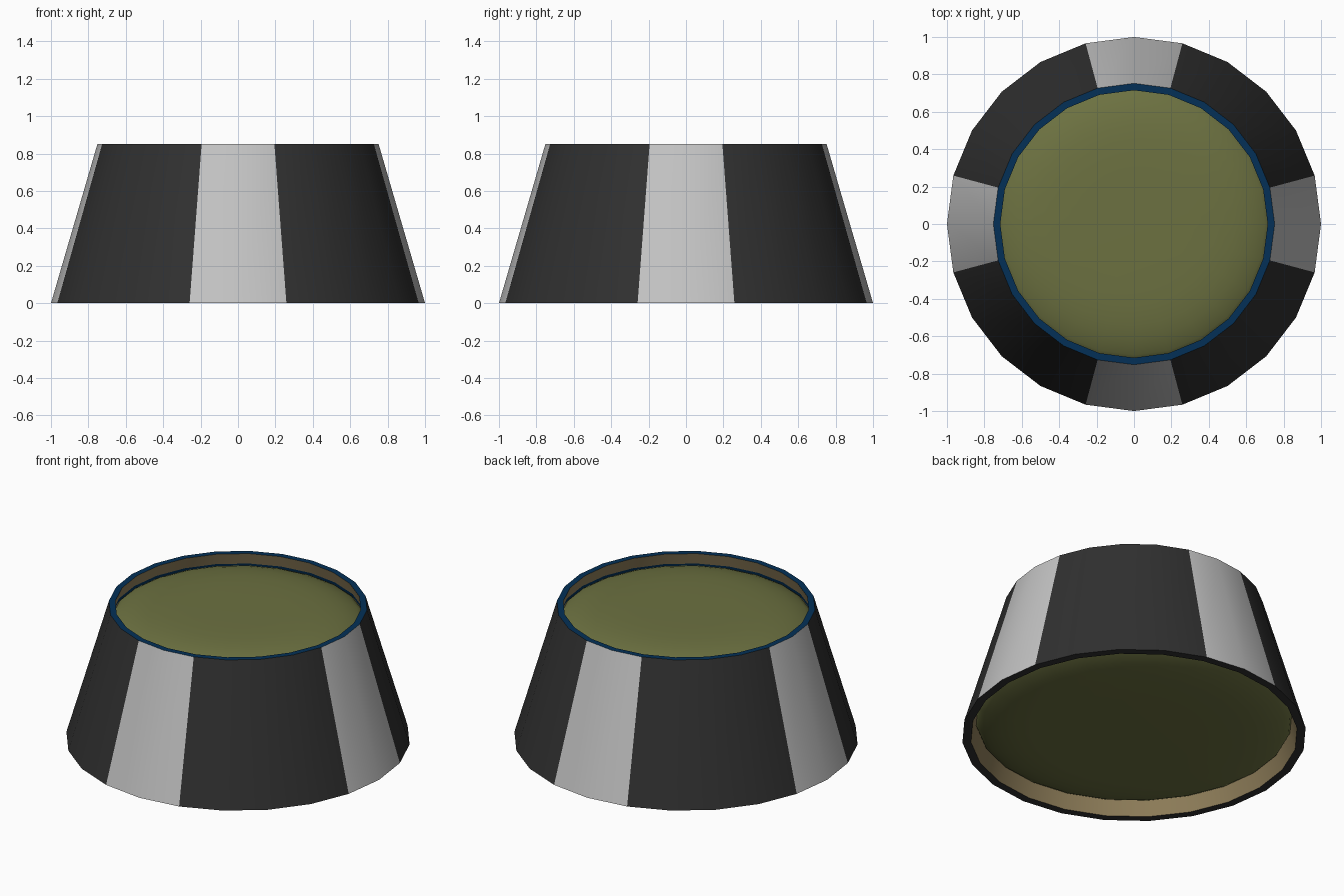
import bpy, bmesh, math

if "Cube" in bpy.data.objects:
    bpy.data.objects.remove(bpy.data.objects["Cube"])

SIDES = 24
H = 0.85


def material(name, r, g, b):
    m = bpy.data.materials.new(name)
    m.diffuse_color = (r, g, b, 1)
    m.use_nodes = True
    m.node_tree.nodes["Principled BSDF"].inputs["Base Color"].default_value = m.diffuse_color
    return m


dark = material("charcoal", 0.030, 0.030, 0.030)
light = material("light grey", 0.55, 0.55, 0.55)
blue = material("rim blue", 0.001, 0.030, 0.095)
tan = material("lining tan", 0.27, 0.205, 0.10)
olive = material("core olive", 0.15, 0.165, 0.052)


def lathe(name, profile, mats, rule, closed=False):
    """Spin (radius, z) points about z; rule(segment, side) gives the material slot."""
    bm = bmesh.new()
    rings = []
    for r, z in profile:
        if r == 0:
            rings.append([bm.verts.new((0, 0, z))] * SIDES)
        else:
            rings.append([bm.verts.new((r * math.cos(2 * math.pi * k / SIDES),
                                        r * math.sin(2 * math.pi * k / SIDES), z))
                          for k in range(SIDES)])
    for i in range(len(rings) if closed else len(rings) - 1):
        a, b = rings[i], rings[(i + 1) % len(rings)]
        for k in range(SIDES):
            n = (k + 1) % SIDES
            f = bm.faces.new(dict.fromkeys((a[k], a[n], b[n], b[k])))
            f.material_index = rule(i, k)
    bmesh.ops.recalc_face_normals(bm, faces=bm.faces)
    me = bpy.data.meshes.new(name)
    bm.to_mesh(me)
    bm.free()
    for m in mats:
        me.materials.append(m)
    ob = bpy.data.objects.new(name, me)
    bpy.context.collection.objects.link(ob)
    bpy.ops.object.select_all(action='DESELECT')
    ob.select_set(True)
    bpy.context.view_layer.objects.active = ob
    bpy.ops.object.shade_smooth_by_angle(angle=math.radians(40))
    return ob


# Tapered shell: light panels on the outer wall, blue top rim,
# tan lining with a blue seam just inside the top, dark base
def shell_colour(seg, side):
    if seg == 0:
        return 1 if side % 6 in (0, 5) else 0
    return (0, 2, 3, 2, 3, 0)[seg]


lathe("tapered_shell",
      [(1.0, 0), (0.752, H), (0.715, H), (0.735, 0.777), (0.742, 0.75), (0.95, 0)],
      [dark, light, blue, tan], shell_colour, closed=True)

# Cushioned core filling the shell, domed at both ends with rounded edges
bottom = [(r, 0.02 + 0.06 * (r / 0.9) ** 8) for r in (0, 0.4, 0.6, 0.7, 0.78, 0.84, 0.88, 0.91)]
top = [(r, 0.84 - 0.054 * (r / 0.69) ** 6) for r in (0.73, 0.70, 0.66, 0.61, 0.54, 0.44, 0.3, 0)]
lathe("core", bottom + [(0.925, 0.12), (0.74, 0.745)] + top, [olive], lambda seg, side: 0)
